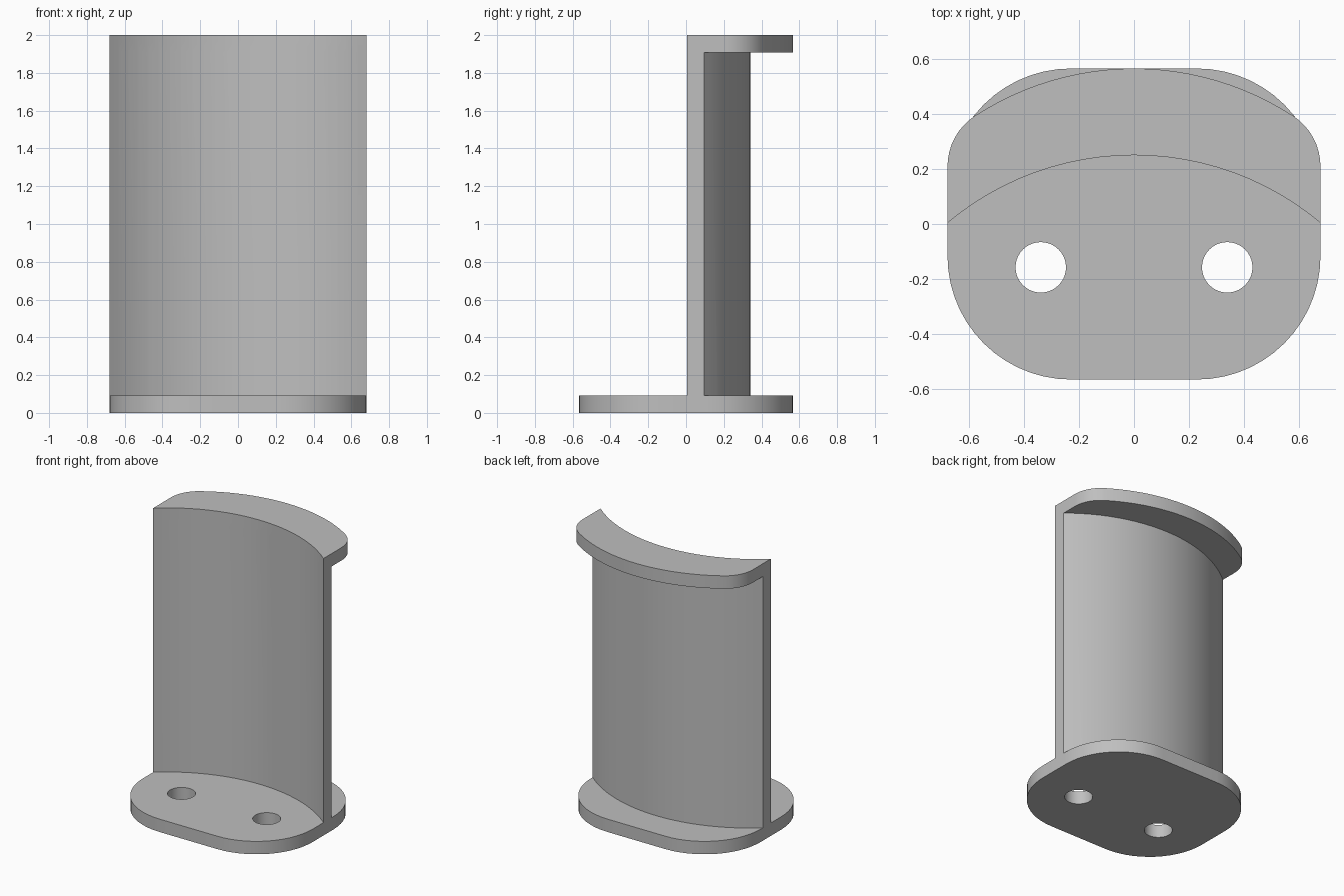
import bpy, bmesh
from math import sin, cos, pi, asin, atan2, radians
from mathutils import Vector

cube = bpy.data.objects.get("Cube")
if cube:
    bpy.data.objects.remove(cube, do_unlink=True)

HALF_W, HALF_D, HEIGHT, PLATE = 0.68, 0.567, 2.0, 0.093
EDGE_Y, RISE, WALL = 0.004, 0.247, 0.09
BOW = (HALF_W ** 2 + RISE ** 2) / (2 * RISE)   # radius of the bowed wall

grey = bpy.data.materials.new("light_grey")
grey.use_nodes = True
grey.diffuse_color = (0.52, 0.52, 0.52, 1)
grey.node_tree.nodes["Principled BSDF"].inputs["Base Color"].default_value = (0.52, 0.52, 0.52, 1)


def arc(cx, cy, r, start, end, steps):
    return [(cx + r * cos(start + (end - start) * i / steps),
             cy + r * sin(start + (end - start) * i / steps)) for i in range(steps + 1)]


def prism(name, outline, z0, z1):
    """Extrude a closed plan outline between two heights."""
    bm = bmesh.new()
    face = bm.faces.new([bm.verts.new((x, y, z0)) for x, y in outline])
    top = bmesh.ops.extrude_face_region(bm, geom=[face])["geom"]
    bmesh.ops.translate(bm, vec=Vector((0, 0, z1 - z0)),
                        verts=[v for v in top if isinstance(v, bmesh.types.BMVert)])
    bmesh.ops.recalc_face_normals(bm, faces=bm.faces)
    mesh = bpy.data.meshes.new(name)
    bm.to_mesh(mesh)
    bm.free()
    mesh.materials.append(grey)
    obj = bpy.data.objects.new(name, mesh)
    bpy.context.collection.objects.link(obj)
    return obj


def combine(target, other, operation):
    mod = target.modifiers.new(operation.lower(), "BOOLEAN")
    mod.operation, mod.solver, mod.object = operation, "EXACT", other
    bpy.context.view_layer.objects.active = target
    bpy.ops.object.modifier_apply(modifier=mod.name)
    bpy.data.objects.remove(other, do_unlink=True)


def bow_arc(edge_y):
    """Bowed line from right to left, ending at the given y on both sides."""
    half = asin(HALF_W / BOW)
    return arc(0, edge_y + RISE - BOW, BOW, pi / 2 - half, pi / 2 + half, 24)


# Base plate with large rounded corners
R = 0.45
base_outline = []
for k, (sx, sy) in enumerate([(1, 1), (-1, 1), (-1, -1), (1, -1)]):
    base_outline += arc(sx * (HALF_W - R), sy * (HALF_D - R), R, k * pi / 2, (k + 1) * pi / 2, 14)
bracket = prism("bracket", base_outline, 0, PLATE)

# Screw holes
for side in (-1, 1):
    hole = prism("screw_hole", arc(side * 0.34, -0.158, 0.092, 0, 2 * pi, 40)[:-1], -0.1, 0.2)
    combine(bracket, hole, "DIFFERENCE")

# Bowed wall
front = bow_arc(EDGE_Y)
wall = prism("wall", front + bow_arc(EDGE_Y + WALL)[::-1], PLATE / 2, HEIGHT)

# Top lip: bowed rear edge blended into straight sides by small fillets
FILLET, FILLET_Y = 0.22, 0.21
centre_y = HALF_D - BOW
turn = atan2(FILLET_Y - centre_y, HALF_W - FILLET)
rear = arc(HALF_W - FILLET, FILLET_Y, FILLET, 0, turn, 8)
rear += arc(0, centre_y, BOW, turn, pi - turn, 24)[1:-1]
rear += arc(FILLET - HALF_W, FILLET_Y, FILLET, pi - turn, pi, 8)
lip = prism("top_lip", front[::-1] + rear, HEIGHT - PLATE, HEIGHT)

combine(wall, lip, "UNION")
combine(bracket, wall, "UNION")

# Smooth curved sides, crisp corners
bpy.ops.object.select_all(action="DESELECT")
bracket.select_set(True)
bpy.context.view_layer.objects.active = bracket
bpy.ops.object.shade_smooth_by_angle(angle=radians(25))
